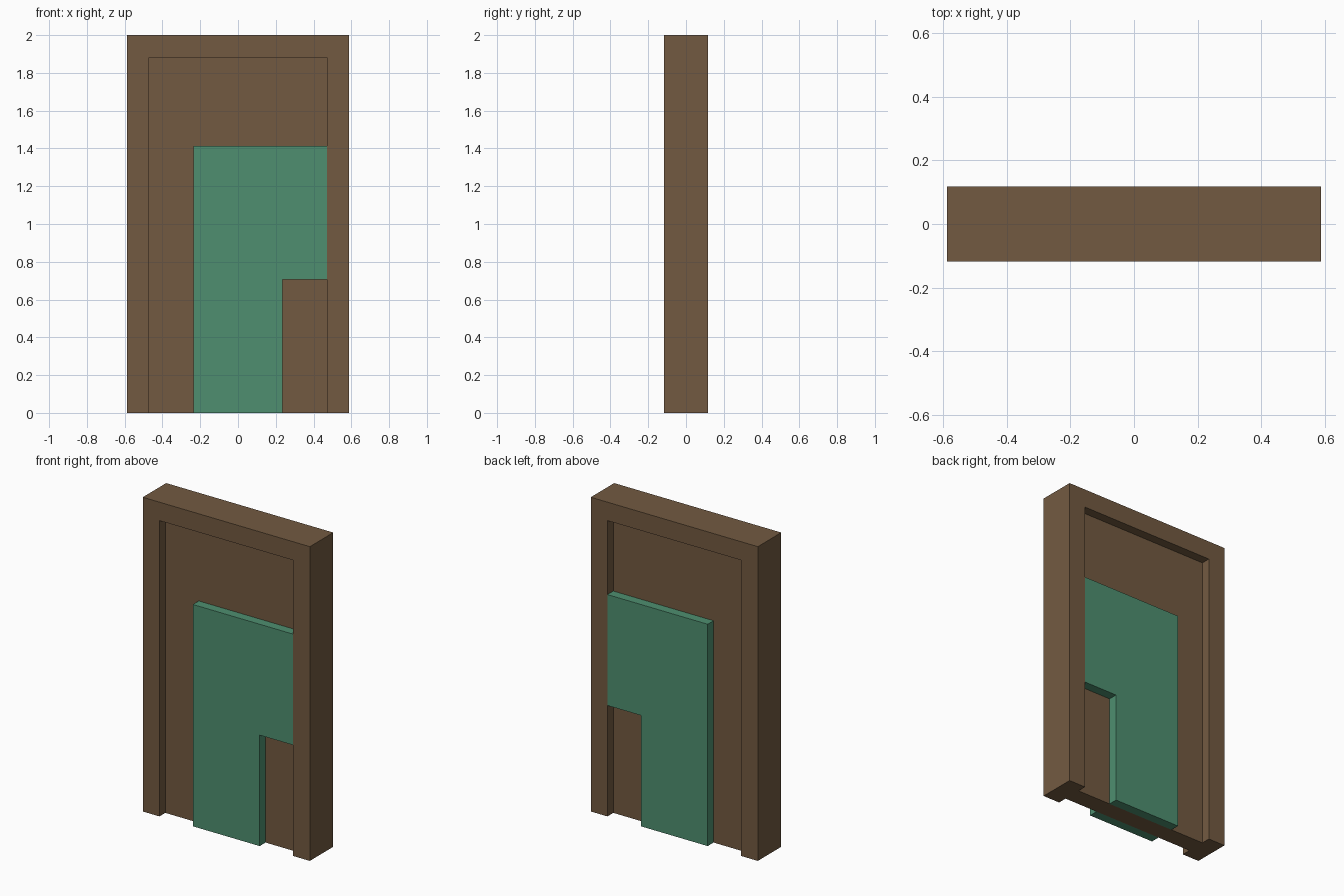
import bpy
import bmesh

if "Cube" in bpy.data.objects:
    bpy.data.objects.remove(bpy.data.objects["Cube"], do_unlink=True)

U = 1 / 17  # one grid unit; the door is 20 x 4 x 34 units


def material(name, rgb):
    m = bpy.data.materials.new(name)
    m.use_nodes = True
    m.diffuse_color = (*rgb, 1)
    m.node_tree.nodes["Principled BSDF"].inputs["Base Color"].default_value = (*rgb, 1)
    return m


def slab(name, outline, y0, y1, mat):
    """Extrude an x-z outline, given in units, from y0 to y1."""
    bm = bmesh.new()
    face = bm.faces.new([bm.verts.new((x * U, y0 * U, z * U)) for x, z in outline])
    new = bmesh.ops.extrude_face_region(bm, geom=[face])["geom"]
    verts = [g for g in new if isinstance(g, bmesh.types.BMVert)]
    bmesh.ops.translate(bm, verts=verts, vec=(0, (y1 - y0) * U, 0))
    bmesh.ops.recalc_face_normals(bm, faces=bm.faces)
    mesh = bpy.data.meshes.new(name)
    bm.to_mesh(mesh)
    bm.free()
    mesh.materials.append(mat)
    obj = bpy.data.objects.new(name, mesh)
    bpy.context.collection.objects.link(obj)
    return obj


brown = material("brown wood", (0.171, 0.102, 0.053))
green = material("green paint", (0.077, 0.275, 0.162))

# Surround: two posts and a lintel in one outline
slab("door_frame", [(-10, 0), (-10, 34), (10, 34), (10, 0),
                    (8, 0), (8, 32), (-8, 32), (-8, 0)], -2, 2, brown)

# Recessed door leaf
slab("door_panel", [(-8, 0), (-8, 32), (8, 32), (8, 0)], -1, 1, brown)

# Raised green emblem, flush with the frame on both sides
emblem = [(-4, 0), (-4, 24), (8, 24), (8, 12), (4, 12), (4, 0)]
for name, side in (("front_emblem", -1), ("back_emblem", 1)):
    slab(name, emblem, side, 2 * side, green)
